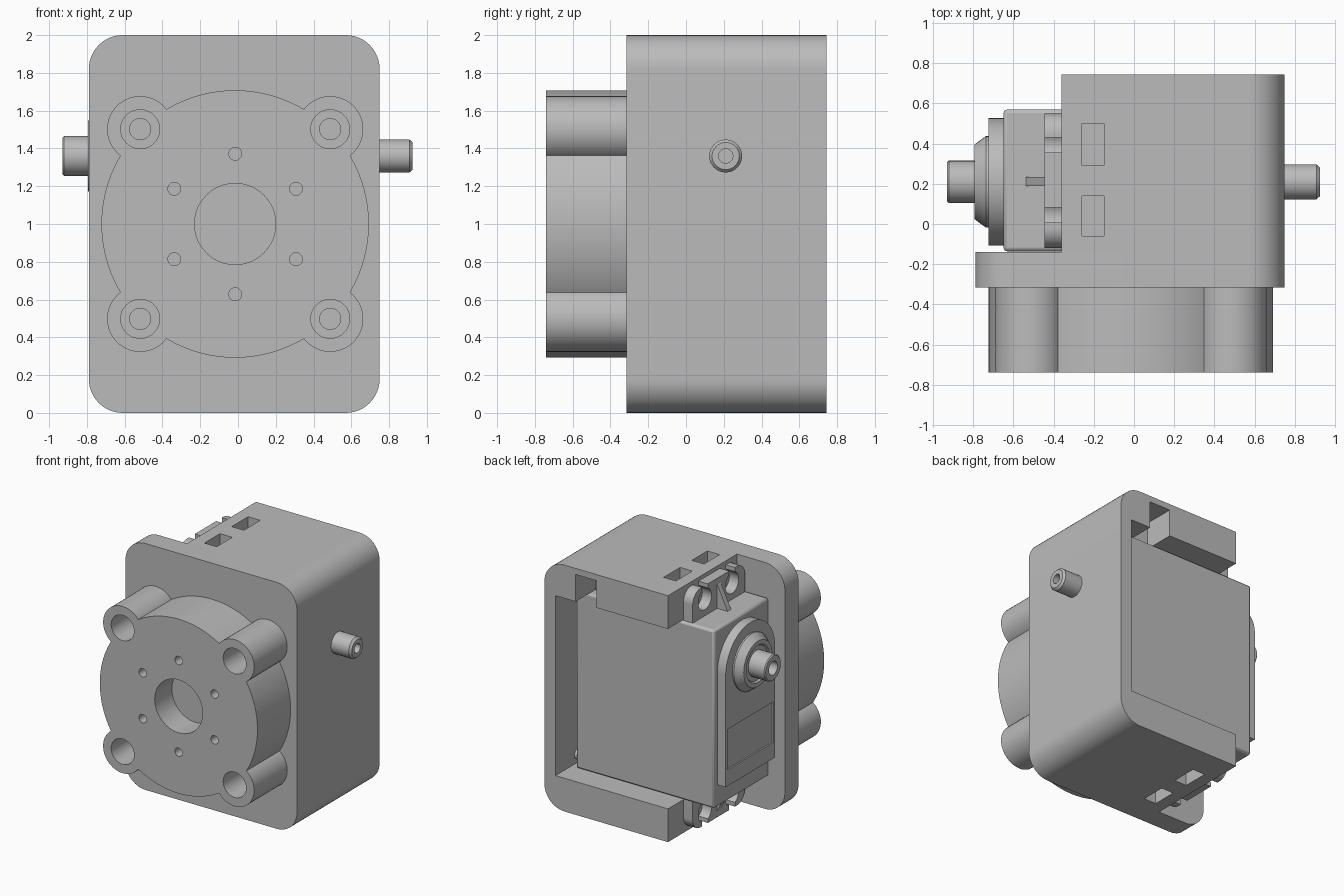
import bpy, bmesh, math
from mathutils import Matrix, Vector

if "Cube" in bpy.data.objects:
    bpy.data.objects.remove(bpy.data.objects["Cube"])

grey = bpy.data.materials.new("plain_grey")
grey.use_nodes = True
grey.diffuse_color = (0.5, 0.5, 0.5, 1)
grey.node_tree.nodes["Principled BSDF"].inputs["Base Color"].default_value = (0.5, 0.5, 0.5, 1)


def finish(name, bm):
    bmesh.ops.recalc_face_normals(bm, faces=bm.faces)
    me = bpy.data.meshes.new(name)
    bm.to_mesh(me)
    bm.free()
    me.materials.append(grey)
    ob = bpy.data.objects.new(name, me)
    bpy.context.collection.objects.link(ob)
    return ob


def prism(name, pts, axis, lo, hi):
    """Extrude a 2D outline along x, y or z."""
    place = {"x": lambda a, b, t: (t, a, b),
             "y": lambda a, b, t: (a, t, b),
             "z": lambda a, b, t: (a, b, t)}[axis]
    bm = bmesh.new()
    ends = [[bm.verts.new(place(a, b, t)) for a, b in pts] for t in (lo, hi)]
    for ring in ends:
        bm.faces.new(ring)
    n = len(pts)
    for i in range(n):
        j = (i + 1) % n
        bm.faces.new((ends[0][i], ends[0][j], ends[1][j], ends[1][i]))
    return finish(name, bm)


def box(name, x, y, z):
    return prism(name, [(x[0], y[0]), (x[1], y[0]), (x[1], y[1]), (x[0], y[1])], "z", *z)


def arc(a, b, r, start, end, steps=12):
    return [(a + r * math.cos(math.radians(start + (end - start) * i / steps)),
             b + r * math.sin(math.radians(start + (end - start) * i / steps)))
            for i in range(steps + 1)]


def disc(name, a, b, r, axis, lo, hi, steps=48):
    return prism(name, arc(a, b, r, 0, 360, steps)[:-1], axis, lo, hi)


def lathe_x(name, profile, y, z):
    """Spin (x, radius) points round an x axis through y, z."""
    bm = bmesh.new()
    vs = [bm.verts.new((x, y + r, z)) for x, r in profile]
    edges = [bm.edges.new(p) for p in zip(vs, vs[1:])]
    bmesh.ops.spin(bm, geom=vs + edges, cent=(0, y, z), axis=(1, 0, 0),
                   angle=math.tau, steps=48)
    bmesh.ops.remove_doubles(bm, verts=bm.verts, dist=0.0005)
    return finish(name, bm)


def combine(ob, others, operation="DIFFERENCE"):
    bpy.context.view_layer.objects.active = ob
    for other in others:
        mod = ob.modifiers.new("combine", "BOOLEAN")
        mod.operation, mod.solver, mod.object = operation, "EXACT", other
        bpy.ops.object.modifier_apply(modifier=mod.name)
        bpy.data.objects.remove(other)
    return ob


# Mounting plate with four rounded corners
R = 0.18
L, RT = -0.79, 0.75
prism("mounting_plate",
      arc(RT - R, 2 - R, R, 0, 90) + arc(L + R, 2 - R, R, 90, 180)
      + arc(L + R, R, R, 180, 270) + arc(RT - R, R, R, 270, 360),
      "y", -0.315, -0.14)

# Housing: hollow shell open to the back and one side
shell = prism("housing", [(-0.36, 0), *arc(RT - R, R, R, 270, 360),
                          *arc(RT - R, 2 - R, R, 0, 90), (-0.36, 2)], "y", -0.14, 0.745)
combine(shell, [
    box("cavity", (-0.5, 0.65), (-0.138, 0.9), (0.27, 1.73)),
    box("notch", (0.28, 0.47), (0.49, 0.9), (1.6, 1.95)),
    box("slot_front", (-0.26, -0.15), (-0.06, 0.14), (-0.1, 2.1)),
    box("slot_back", (-0.26, -0.15), (0.29, 0.5), (-0.1, 2.1)),
])

# Round motor boss with four screw lobes
CX, CZ = -0.015, 1.0
boss = disc("motor_boss", CX, CZ, 0.708, "y", -0.74, -0.315, 96)
corners = [(CX + sx * 0.503, CZ + sz * 0.502) for sx in (-1, 1) for sz in (-1, 1)]
combine(boss, [disc("lobe", x, z, 0.175, "y", -0.74, -0.315) for x, z in corners], "UNION")
cuts = [disc("centre_bore", CX, CZ, 0.215, "y", -0.9, -0.52)]
for x, z in corners:
    cuts.append(disc("counterbore", x, z, 0.103, "y", -0.9, -0.42))
    cuts.append(disc("screw_bore", x, z, 0.056, "y", -0.5, -0.33, 32))
for i in range(6):
    t = math.radians(90 + 60 * i)
    cuts.append(disc("face_hole", CX + 0.372 * math.cos(t), CZ + 0.372 * math.sin(t),
                     0.034, "y", -0.9, -0.6, 24))
combine(boss, cuts)

# Actuator case with softened edges
case = box("actuator_case", (-0.65, 0.59), (-0.136, 0.57), (0.28, 1.725))
bev = case.modifiers.new("soft_edges", "BEVEL")
bev.width, bev.segments = 0.018, 2
for y in (-0.06, 0.5):
    for z in (0.36, 1.64):
        disc("case_screw", y, z, 0.04, "x", 0.58, 0.625, 24)

# Arched gear cover with a recessed label panel
SY, SZ = 0.21, 1.36
cover = prism("gear_cover", arc(SY, SZ, 0.317, 0, 180, 32)
              + [(SY - 0.317, 0.46), (SY + 0.317, 0.46)], "x", -0.725, -0.64)
combine(cover, [box("recess", (-0.8, -0.713), (-0.085, 0.505), (0.59, 0.92))])

# Output collar and hollow shafts
lathe_x("output_collar", [(-0.72, 0), (-0.72, 0.228), (-0.737, 0.228), (-0.795, 0.185),
                          (-0.795, 0.15), (-0.78, 0.14), (-0.78, 0)], SY, SZ)
lathe_x("output_shaft", [(-0.77, 0), (-0.77, 0.105), (-0.922, 0.105), (-0.93, 0.097),
                         (-0.93, 0.055), (-0.83, 0.055), (-0.83, 0)], SY, SZ)
lathe_x("rear_pin", [(0.6, 0), (0.6, 0.087), (0.908, 0.087), (0.925, 0.072),
                     (0.925, 0.038), (0.84, 0.038), (0.84, 0)], SY, SZ)


# Screw flange with two open slots and a rib, at each end of the case
def flange(name, flip):
    m = (lambda pts: [(a, 2 - b) for a, b in pts]) if flip else (lambda pts: pts)
    ear = prism(name, m([(0.55, 1.7)] + arc(0.45, 1.87, 0.1, 0, 90)
                        + arc(-0.02, 1.87, 0.1, 90, 180) + [(-0.12, 1.7)]), "x", -0.445, -0.362)
    holes = []
    for y in (0.045, 0.393):
        holes.append(prism("hole", m(arc(y, 1.86, 0.085, 0, 360, 32)[:-1]), "x", -0.6, -0.3))
        holes.append(prism("gap", m([(y - 0.037, 1.86), (y + 0.037, 1.86),
                                     (y + 0.037, 2.1), (y - 0.037, 2.1)]), "x", -0.6, -0.3))
    combine(ear, holes)
    prism(name + "_rib", m([(-0.44, 1.71), (-0.545, 1.71), (-0.44, 1.93)]), "y", 0.19, 0.235)


flange("top_flange", False)
flange("bottom_flange", True)

# Shading
for ob in bpy.context.collection.objects:
    if ob.type == "MESH" and ob.data.materials and ob.data.materials[0] == grey:
        bpy.ops.object.select_all(action="DESELECT")
        ob.select_set(True)
        bpy.context.view_layer.objects.active = ob
        bpy.ops.object.shade_smooth_by_angle(angle=math.radians(30))
